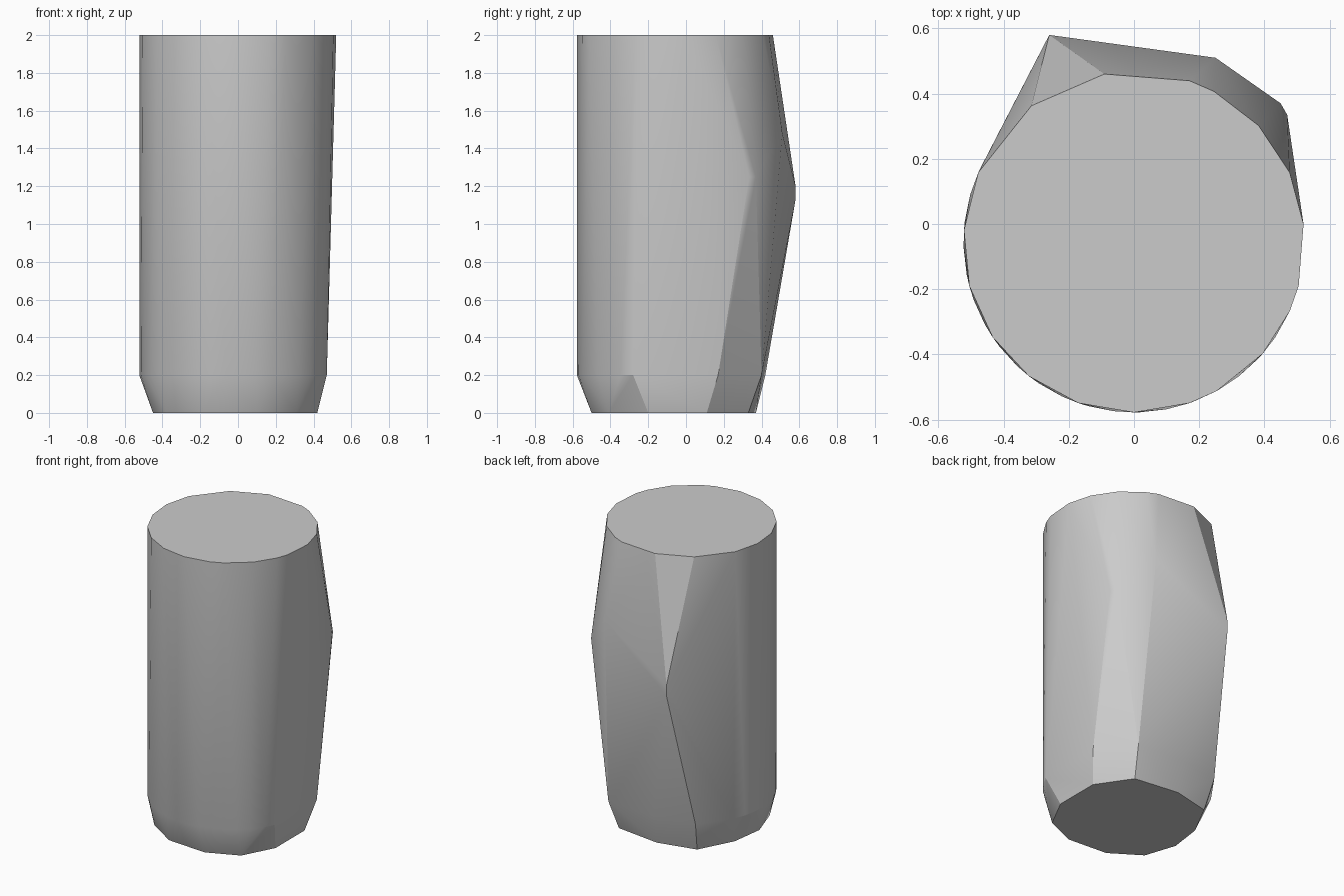
import bpy
import bmesh
from math import radians, cos, sin

RADIUS = 0.523
CENTRE_Y = -0.055

# Remove the default object only
default_cube = bpy.data.objects.get("Cube")
if default_cube:
    bpy.data.objects.remove(default_cube, do_unlink=True)


def make_material(name, colour):
    material = bpy.data.materials.new(name)
    material.use_nodes = True
    material.diffuse_color = colour
    shader = material.node_tree.nodes["Principled BSDF"]
    shader.inputs["Base Color"].default_value = colour
    return material


def arc(angles, height):
    """Points on the main circular section at the given angles in degrees."""
    return [(RADIUS * cos(radians(a)), CENTRE_Y + RADIUS * sin(radians(a)), height)
            for a in angles]


def at_height(outline, height):
    return [(x, y, height) for x, y in outline]


# Flat top: an irregularly divided circle
top_rim = arc([6, 24, 43, 62, 71, 100, 127, 156, 176, 195, 214, 232, 251,
               270, 289, 299, 319, 336, 345], 2.0)

# Shoulder above the tapered foot: finely rounded front, faceted back
shoulder = arc(range(155, 335, 9), 0.2)
shoulder += at_height([(0.47, -0.28), (0.47, 0.17), (0.30, 0.40),
                       (-0.05, 0.42), (-0.33, 0.37)], 0.2)

# Smaller base outline
base_rim = at_height([(0.42, -0.2), (0.42, 0.11), (0.27, 0.33), (-0.04, 0.37),
                      (-0.3, 0.31), (-0.42, 0.08), (-0.45, -0.14), (-0.38, -0.35),
                      (-0.18, -0.48), (0.1, -0.5), (0.31, -0.41)], 0.0)

# Protruding corners on the back
back_corners = [(-0.26, 0.58, 1.2), (-0.26, 0.58, 1.13),
                (0.25, 0.51, 1.48), (0.45, 0.37, 1.25), (0.47, 0.335, 1.25)]

# Wrap all outlines in one faceted skin
bm = bmesh.new()
for point in top_rim + shoulder + base_rim + back_corners:
    bm.verts.new(point)
hull = bmesh.ops.convex_hull(bm, input=bm.verts[:])
unused = [g for g in hull["geom_interior"] if isinstance(g, bmesh.types.BMVert)]
bmesh.ops.delete(bm, geom=unused, context="VERTS")
bmesh.ops.dissolve_limit(bm, angle_limit=radians(0.5),
                         verts=bm.verts[:], edges=bm.edges[:])
bmesh.ops.recalc_face_normals(bm, faces=bm.faces[:])

mesh = bpy.data.meshes.new("faceted_body")
bm.to_mesh(mesh)
bm.free()
body = bpy.data.objects.new("faceted_body", mesh)
bpy.context.collection.objects.link(body)
mesh.materials.append(make_material("plain_grey", (0.6, 0.6, 0.6, 1.0)))

# Smooth the rounded front while keeping the creases
bpy.ops.object.select_all(action="DESELECT")
body.select_set(True)
bpy.context.view_layer.objects.active = body
bpy.ops.object.shade_smooth_by_angle(angle=radians(20))
